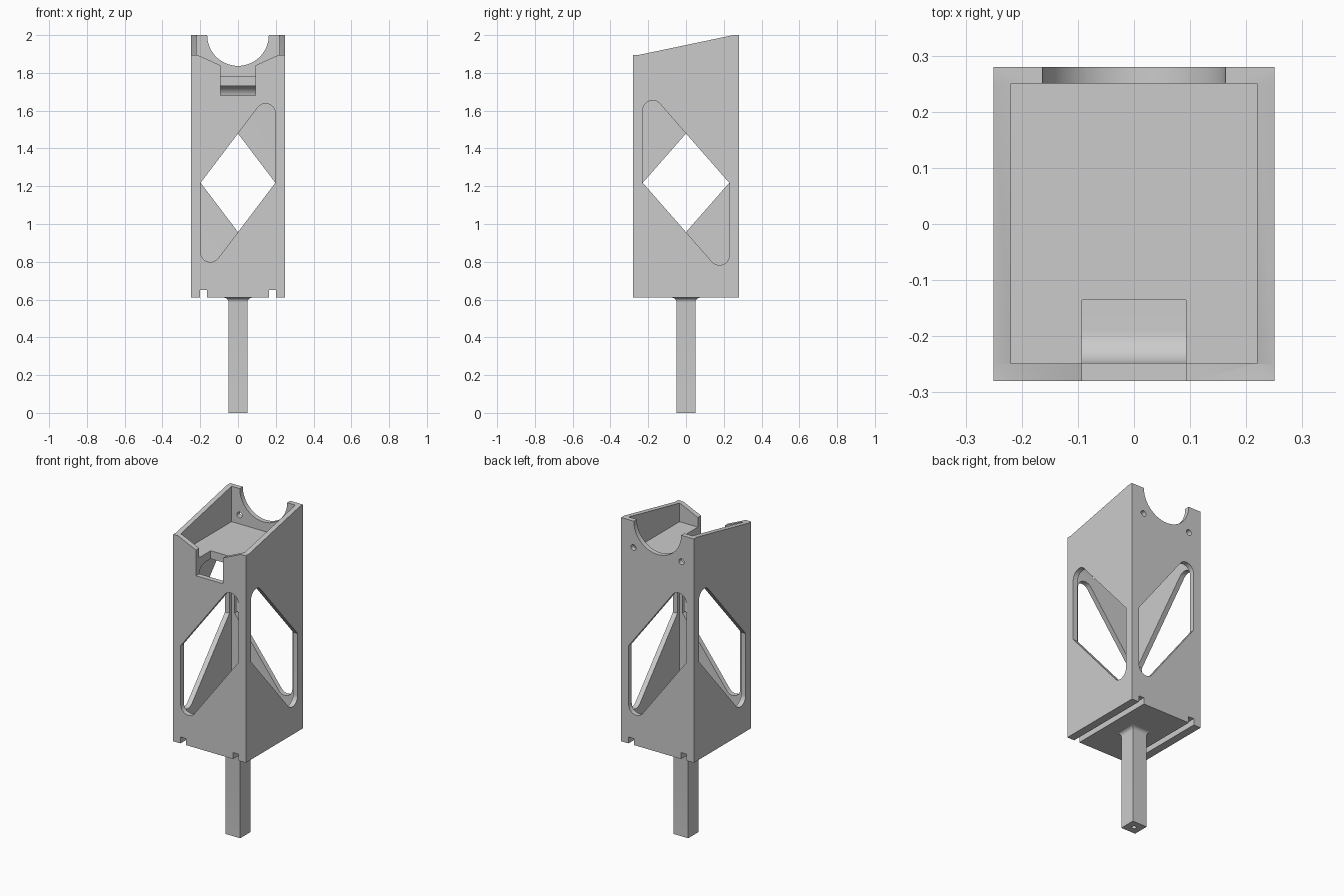
import bpy, bmesh, math
from mathutils import Vector

cube = bpy.data.objects.get("Cube")
if cube:
    bpy.data.objects.remove(cube, do_unlink=True)

grey = bpy.data.materials.new("matte_grey")
grey.use_nodes = True
GREY = (0.6, 0.6, 0.6, 1)
grey.diffuse_color = GREY
grey.node_tree.nodes["Principled BSDF"].inputs["Base Color"].default_value = GREY

X, Y, Z = 0, 1, 2


def loft(name, rings):
    """Closed solid through a series of matching rings."""
    bm = bmesh.new()
    loops = [[bm.verts.new(p) for p in ring] for ring in rings]
    n = len(loops[0])
    for a, b in zip(loops, loops[1:]):
        for i in range(n):
            j = (i + 1) % n
            bm.faces.new((a[i], a[j], b[j], b[i]))
    bm.faces.new(loops[0])
    bm.faces.new(loops[-1])
    bmesh.ops.recalc_face_normals(bm, faces=bm.faces)
    mesh = bpy.data.meshes.new(name)
    bm.to_mesh(mesh)
    bm.free()
    mesh.materials.append(grey)
    obj = bpy.data.objects.new(name, mesh)
    bpy.context.collection.objects.link(obj)
    return obj


def prism(name, outline, axis, lo, hi):
    """Extrude a 2D outline along one axis."""
    def place(p, t):
        v = list(p)
        v.insert(axis, t)
        return v
    return loft(name, [[place(p, t) for p in outline] for t in (lo, hi)])


def rect(a, b, c, d):
    return [(a, c), (b, c), (b, d), (a, d)]


def circle(cx, cy, r, n):
    return [(cx + r * math.cos(math.tau * i / n), cy + r * math.sin(math.tau * i / n))
            for i in range(n)]


def rounded(points, radii, steps=10):
    """Polygon with chosen corners replaced by tangent arcs."""
    out = []
    for i, r in enumerate(radii):
        p = Vector(points[i])
        if not r:
            out.append(tuple(p))
            continue
        a = (Vector(points[i - 1]) - p).normalized()
        b = (Vector(points[(i + 1) % len(points)]) - p).normalized()
        half = a.angle(b) / 2
        centre = p + (a + b).normalized() * (r / math.sin(half))
        s = p + a * (r / math.tan(half)) - centre
        e = p + b * (r / math.tan(half)) - centre
        start = math.atan2(s.y, s.x)
        sweep = math.atan2(s.x * e.y - s.y * e.x, s.dot(e))
        for k in range(steps + 1):
            t = start + sweep * k / steps
            out.append((centre.x + r * math.cos(t), centre.y + r * math.sin(t)))
    return out


def cut(target, cutter):
    cutter.hide_render = True
    mod = target.modifiers.new("cut", "BOOLEAN")
    mod.operation = "DIFFERENCE"
    mod.solver = "EXACT"
    mod.object = cutter
    bpy.context.view_layer.objects.active = target
    bpy.ops.object.modifier_apply(modifier=mod.name)
    bpy.data.objects.remove(cutter, do_unlink=True)


def smooth(obj):
    bpy.ops.object.select_all(action="DESELECT")
    obj.select_set(True)
    bpy.context.view_layer.objects.active = obj
    bpy.ops.object.shade_smooth_by_angle(angle=math.radians(30))


# Housing with a sloping rim
side = [(-0.28, 0.61), (0.28, 0.61), (0.28, 2), (0.25, 2), (-0.25, 1.895), (-0.28, 1.895)]
housing = prism("housing", side, X, -0.25, 0.25)

# Open tray on top and hollow chamber with rounded front and back edges
cut(housing, prism("tray_cutter", rect(-0.219, 0.219, -0.249, 0.25), Z, 1.78, 2.2))
chamber = rounded(rect(-0.249, 0.25, 0.69, 1.73), [0.06] * 4)
cut(housing, prism("chamber_cutter", chamber, X, -0.219, 0.219))

# Slanted windows, mirrored on opposite walls
MID = 1.218


def window(half, slant):
    top = 0.522
    pts = [(-half, MID), (half, MID + top), (half, MID), (-half, MID - top)]
    pts = [(u * slant, z) for u, z in pts]
    return rounded(pts, [0, 0.052, 0, 0.052])


for s in (-1, 1):
    cut(housing, prism("end_window_cutter", window(0.198, -s), Y, s * 0.2, s * 0.32))
    cut(housing, prism("side_window_cutter", window(0.229, -s), X, s * 0.19, s * 0.3))
    # Screw holes in the back and slide grooves underneath
    cut(housing, prism("screw_cutter", circle(s * 0.165, 1.836, 0.018, 20), Y, 0.2, 0.32))
    cut(housing, prism("groove_cutter", rect(s * 0.163, s * 0.2, -0.4, 0.4), Z, 0.55, 0.65))

# Round cradle in the back wall
cut(housing, prism("cradle_cutter", circle(0, 2, 0.163, 64), Y, 0.2, 0.32))

# Funnel-shaped notch through the front wall and tray floor
half_notch = [(0.093, 1.68), (0.093, 1.84), (0.217, 1.896), (0.217, 2.1)]
notch = half_notch + [(-x, z) for x, z in reversed(half_notch)]
cut(housing, prism("notch_cutter", notch, Y, -0.32, -0.135))
smooth(housing)

# Square stem flaring into the housing, with a bore in its foot
profile = [(0.05, 0)]
for k in range(9):
    t = math.pi / 2 * k / 8
    profile.append((0.05 + 0.025 * (1 - math.cos(t)), 0.585 + 0.025 * math.sin(t)))
profile.append((0.075, 0.62))
stem = loft("stem", [[(x, y, z) for x, y in rect(-h, h, -h, h)] for h, z in profile])
cut(stem, prism("bore_cutter", circle(0, 0, 0.014, 20), Z, -0.1, 0.3))
smooth(stem)
